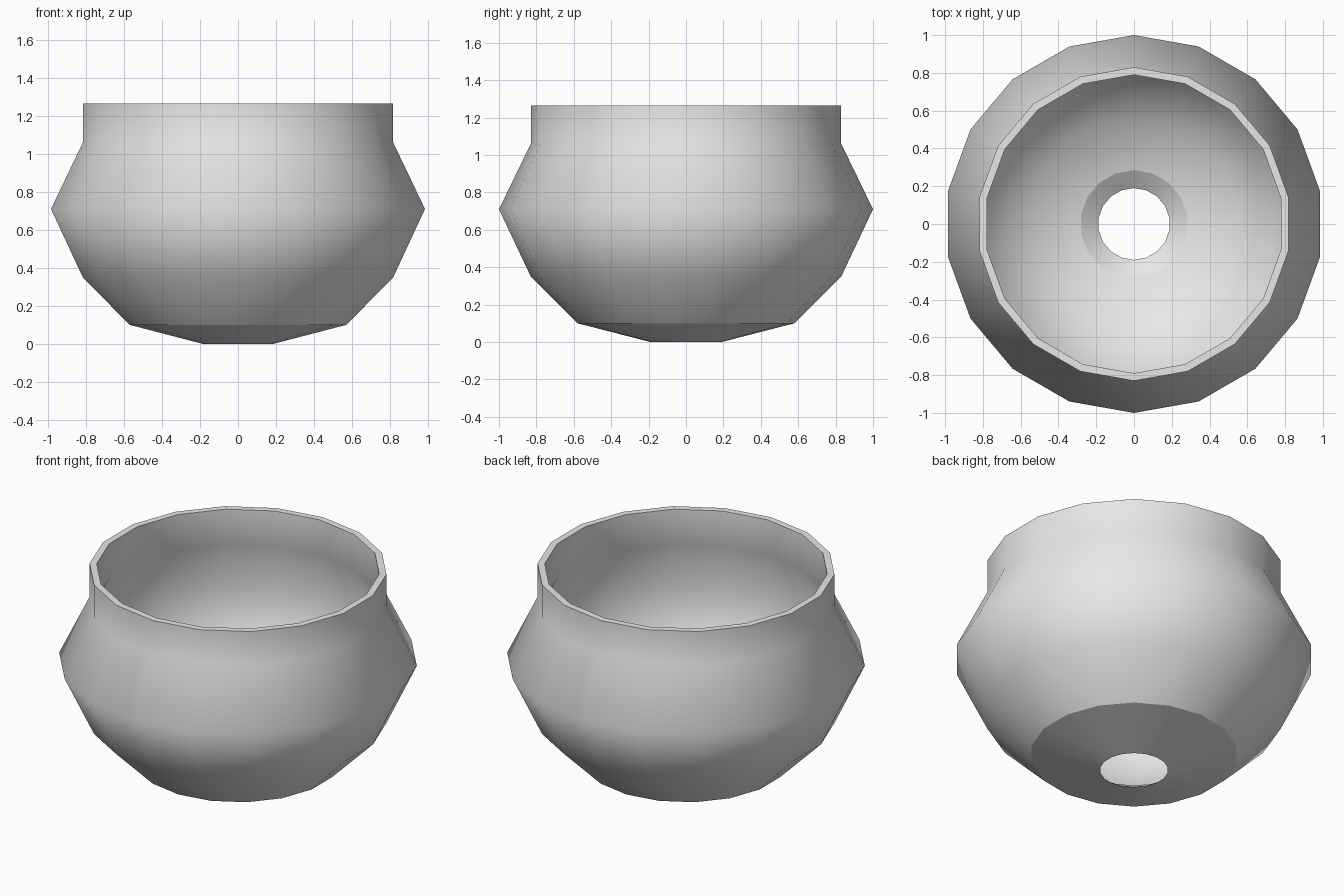
import bpy, bmesh
from math import sin, cos, tau

cube = bpy.data.objects.get("Cube")
if cube:
    bpy.data.objects.remove(cube)

SIDES = 18

grey = bpy.data.materials.new("plain grey")
grey.use_nodes = True
colour = (0.8, 0.8, 0.8, 1)
grey.diffuse_color = colour
grey.node_tree.nodes["Principled BSDF"].inputs["Base Color"].default_value = colour


def lathe(name, profile, sharp):
    """Spin a closed (radius, height) profile; sharp lists hard-edged rings."""
    bm = bmesh.new()
    rings = []
    for r, z in profile:
        rings.append([bm.verts.new((r * sin(tau * i / SIDES), r * cos(tau * i / SIDES), z))
                      for i in range(SIDES)])
    for k, low in enumerate(rings):
        high = rings[(k + 1) % len(rings)]
        for i in range(SIDES):
            j = (i + 1) % SIDES
            bm.faces.new((low[i], low[j], high[j], high[i])).smooth = True
    for k in sharp:
        for i in range(SIDES):
            bm.edges.get((rings[k][i], rings[k][(i + 1) % SIDES])).smooth = False
    bmesh.ops.recalc_face_normals(bm, faces=bm.faces)
    mesh = bpy.data.meshes.new(name)
    bm.to_mesh(mesh)
    bm.free()
    mesh.materials.append(grey)
    obj = bpy.data.objects.new(name, mesh)
    bpy.context.collection.objects.link(obj)
    return obj


# Outer wall from drain hole to rim, then the inner wall back down
outer = [(0.19, 0), (0.58, 0.10), (0.83, 0.35), (1.0, 0.71), (0.83, 1.06), (0.83, 1.265)]
inner = [(0.79, 1.265), (0.79, 1.05), (0.955, 0.71), (0.79, 0.37), (0.56, 0.14), (0.285, 0.065)]
lathe("pot", outer + inner, sharp=(0, 1, 5, 6, 11))
